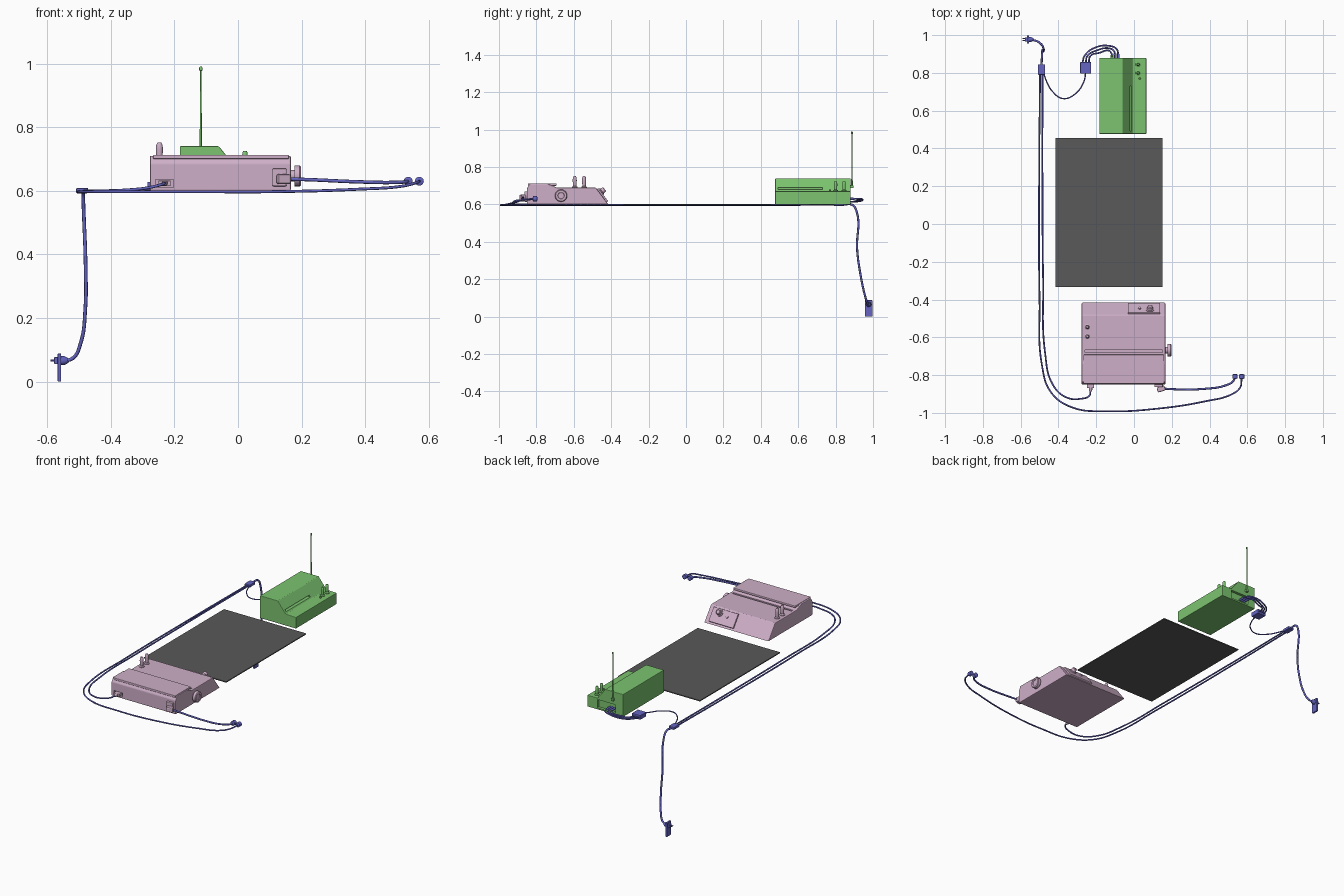
import bpy, bmesh, math
from mathutils import Matrix, Vector


def material(name, rgb):
    m = bpy.data.materials.new(name)
    m.diffuse_color = (*rgb, 1)
    return m


PINK = material("pink", (0.62, 0.43, 0.58))
GREEN = material("green", (0.2, 0.55, 0.16))
BLUE = material("blue", (0.13, 0.13, 0.55))
DARK = material("charcoal", (0.1, 0.1, 0.1))


def finish(name, bm, mat, loc=(0, 0, 0), rot=(0, 0, 0), bevel=0):
    bmesh.ops.recalc_face_normals(bm, faces=bm.faces)
    me = bpy.data.meshes.new(name)
    bm.to_mesh(me)
    bm.free()
    ob = bpy.data.objects.new(name, me)
    bpy.context.collection.objects.link(ob)
    ob.location, ob.rotation_euler = loc, rot
    if mat:
        me.materials.append(mat)
    if bevel:
        b = ob.modifiers.new("bevel", 'BEVEL')
        b.width, b.segments, b.limit_method = bevel, 2, 'ANGLE'
    return ob


def smooth(ob):
    bpy.ops.object.select_all(action='DESELECT')
    ob.select_set(True)
    bpy.context.view_layer.objects.active = ob
    bpy.ops.object.shade_smooth_by_angle(angle=math.radians(35))


def box(name, x, y, z, mat, rot=(0, 0, 0), bevel=0):
    """Box from (min, max) pairs, rotated about its centre."""
    bm = bmesh.new()
    bmesh.ops.create_cube(bm, size=1)
    bmesh.ops.scale(bm, vec=[b - a for a, b in (x, y, z)], verts=bm.verts)
    return finish(name, bm, mat, [(a + b) / 2 for a, b in (x, y, z)], rot, bevel)


def prism(name, pts, mat, bevel):
    """Extrude a closed outline of 3D points given as two end lists."""
    bm = bmesh.new()
    a, b = ([bm.verts.new(p) for p in end] for end in pts)
    bm.faces.new(a)
    bm.faces.new(b)
    for i in range(len(a)):
        j = (i + 1) % len(a)
        bm.faces.new((a[i], a[j], b[j], b[i]))
    return finish(name, bm, mat, bevel=bevel)


def lathe(name, profile, loc, mat, rot=(0, 0, 0), seg=24):
    """Turn (radius, height) points around local z."""
    bm = bmesh.new()
    vs = [bm.verts.new((r, 0, h)) for r, h in [(0, profile[0][1])] + profile + [(0, profile[-1][1])]]
    es = [bm.edges.new(p) for p in zip(vs, vs[1:])]
    bmesh.ops.spin(bm, geom=vs + es, axis=(0, 0, 1), cent=(0, 0, 0), angle=2 * math.pi, steps=seg)
    bmesh.ops.remove_doubles(bm, verts=bm.verts, dist=1e-5)
    ob = finish(name, bm, mat, loc, rot)
    smooth(ob)
    return ob


def cable(name, pts, r=0.0045):
    cu = bpy.data.curves.new(name, 'CURVE')
    cu.dimensions, cu.bevel_depth, cu.bevel_resolution = '3D', r, 2
    cu.resolution_u, cu.use_fill_caps = 10, True
    sp = cu.splines.new('BEZIER')
    sp.bezier_points.add(len(pts) - 1)
    for bp, p in zip(sp.bezier_points, pts):
        bp.co = p
        bp.handle_left_type = bp.handle_right_type = 'AUTO'
    cu.materials.append(BLUE)
    ob = bpy.data.objects.new(name, cu)
    bpy.context.collection.objects.link(ob)


def cut(target, x, y, z, rot=(0, 0, 0)):
    c = box(target.name + "_cutter", x, y, z, None, rot)
    c.hide_render = True
    c.display_type = 'WIRE'
    m = target.modifiers.new("cut", 'BOOLEAN')
    m.operation, m.object, m.solver = 'DIFFERENCE', c, 'EXACT'
    bpy.context.view_layer.update()
    # bake the cut, then drop the cutter
    dg = bpy.context.evaluated_depsgraph_get()
    me = bpy.data.meshes.new_from_object(target.evaluated_get(dg))
    target.modifiers.clear()
    target.data = me
    bpy.data.objects.remove(c)


# Flat mat between the two devices
box("mat", (-0.415, 0.152), (-0.333, 0.455), (0.596, 0.603), DARK, bevel=0.0015)

# Pink console body
side = [(-0.85, 0.60), (-0.85, 0.686), (-0.835, 0.71), (-0.74, 0.71), (-0.69, 0.69),
        (-0.482, 0.69), (-0.415, 0.60)]
console = prism("console_body", [[(x, y, z) for y, z in side] for x in (-0.277, 0.166)], PINK, 0.004)
cut(console, (-0.26, 0.15), (-0.679, -0.667), (0.67, 0.72))
cut(console, (-0.26, -0.202), (-0.87, -0.83), (0.611, 0.636))
box("console_lid", (-0.267, 0.16), (-0.846, -0.692), (0.70, 0.713), PINK, bevel=0.003).hide_render = False

# Pegs on the console
for i, y in enumerate((-0.545, -0.595)):
    lathe(f"console_peg_{i + 1}", [(0.015, 0), (0.015, 0.006), (0.009, 0.01), (0.011, 0.04),
          (0.01, 0.056), (0.006, 0.063)], (-0.247, y, 0.688), PINK)

# Side knob
lathe("side_knob", [(0.018, 0), (0.018, 0.014), (0.033, 0.014), (0.033, 0.03), (0.029, 0.034),
      (0.018, 0.034), (0.016, 0.031)], (0.164, -0.668, 0.647), PINK, (0, math.pi / 2, 0))

# Rear sloping control panel with dial and button
tilt = (-math.radians(53.3), 0, 0)
box("control_panel", (-0.032, 0.138), (-0.448 - 0.044, -0.448 + 0.044), (0.648 - 0.007, 0.648 + 0.007),
    PINK, tilt, 0.003)
lathe("panel_dial", [(0.021, 0), (0.021, 0.01), (0.016, 0.012), (0.014, 0.027), (0.01, 0.03)],
      (0.085, -0.459, 0.664), PINK, tilt)
lathe("panel_button", [(0.008, 0), (0.008, 0.012), (0.005, 0.014)], (0.03, -0.452, 0.655), PINK, tilt, 16)

# Socket block and plugs on the console front
box("socket_block", (0.108, 0.153), (-0.864, -0.845), (0.614, 0.67), PINK, bevel=0.004)
box("right_plug", (0.122, 0.165), (-0.887, -0.86), (0.621, 0.652), PINK, (0, 0, 0.3), 0.006)
box("left_plug", (-0.25, -0.212), (-0.868, -0.832), (0.615, 0.632), PINK, bevel=0.002)
lathe("left_plug_relief", [(0.009, 0), (0.009, 0.012), (0.006, 0.022)], (-0.23, -0.866, 0.624),
      PINK, (math.pi / 2, 0, 0), 16)

# Green unit: tall back, sloping face, low ledge
front = [(-0.183, 0.60), (-0.183, 0.74), (-0.06, 0.74), (-0.006, 0.672), (0.065, 0.67), (0.065, 0.60)]
unit = prism("unit_body", [[(x, y, z) for x, z in front] for y in (0.477, 0.88)], GREEN, 0.003)
cut(unit, (-0.035, 0.005), (0.492, 0.73), (0.680, 0.690))
cut(unit, (-0.13, -0.005), (0.863, 0.9), (0.61, 0.662))

# Pegs and button on the ledge
for i, y in enumerate((0.845, 0.80)):
    lathe(f"unit_peg_{i + 1}", [(0.014, 0), (0.014, 0.006), (0.008, 0.01), (0.009, 0.04),
          (0.008, 0.052), (0.005, 0.056)], (0.022, y, 0.669), GREEN)
lathe("unit_button", [(0.006, 0), (0.006, 0.008), (0.004, 0.01)], (0.03, 0.77, 0.669), GREEN, seg=16)

# Aerial on the back of the unit
box("aerial_mount", (-0.125, -0.109), (0.876, 0.895), (0.687, 0.703), GREEN, bevel=0.002)
lathe("aerial", [(0.005, 0), (0.005, 0.03), (0.0035, 0.035), (0.0025, 0.28), (0.005, 0.281), (0.005, 0.29),
      (0.003, 0.293)], (-0.117, 0.887, 0.697), GREEN, seg=12)

# Adapter box and its leads into the unit
box("adapter_box", (-0.285, -0.227), (0.797, 0.857), (0.6, 0.628), BLUE, bevel=0.003)
for i in range(3):
    d = i * 0.013
    end = -0.083 - d * 1.2
    cable(f"unit_lead_{i + 1}", [(-0.273 + d * 1.3, 0.85, 0.614), (-0.262 + d * 1.2, 0.89, 0.615),
          (-0.21 + d, 0.932 - d, 0.618), (-0.13, 0.943 - d, 0.628), (end - 0.008, 0.925 - d * 0.7, 0.63),
          (end, 0.89, 0.63)])
    lathe(f"unit_lead_plug_{i + 1}", [(0.006, 0), (0.006, 0.035), (0.0045, 0.042)], (end, 0.86, 0.63),
          BLUE, (-math.pi / 2, 0, 0), 12)
cable("adapter_cable", [(-0.256, 0.80, 0.612), (-0.265, 0.755, 0.602), (-0.31, 0.69, 0.6),
      (-0.375, 0.664, 0.6), (-0.43, 0.70, 0.6), (-0.465, 0.76, 0.6), (-0.478, 0.80, 0.6)], 0.0035)

# Splitter joining the cables
box("splitter", (-0.509, -0.471), (0.79, 0.845), (0.592, 0.609), BLUE, bevel=0.004)

# Long cables around the mat
cable("pad_cable_left", [(-0.497, 0.80, 0.598), (-0.502, 0.3, 0.597), (-0.50, -0.4, 0.597),
      (-0.487, -0.75, 0.597), (-0.44, -0.89, 0.597), (-0.33, -0.97, 0.597), (-0.13, -0.991, 0.597),
      (0.1, -0.98, 0.597), (0.38, -0.938, 0.605), (0.52, -0.9, 0.615), (0.562, -0.865, 0.626),
      (0.57, -0.815, 0.63)])
cable("console_cable", [(-0.484, 0.80, 0.6), (-0.485, 0.3, 0.599), (-0.481, -0.3, 0.599),
      (-0.471, -0.68, 0.599), (-0.43, -0.85, 0.6), (-0.36, -0.917, 0.602), (-0.28, -0.925, 0.61),
      (-0.236, -0.908, 0.621), (-0.23, -0.88, 0.624)])
cable("pad_cable_right", [(0.15, -0.871, 0.637), (0.22, -0.875, 0.635), (0.38, -0.872, 0.628),
      (0.48, -0.856, 0.626), (0.525, -0.832, 0.628), (0.535, -0.81, 0.63)], 0.0055)
for side_name, x in (("left", 0.57), ("right", 0.535)):
    lathe(f"jack_{side_name}", [(0.007, 0), (0.014, 0.003), (0.014, 0.024), (0.007, 0.025)],
          (x, -0.82, 0.63), BLUE, (-math.pi / 2, 0, 0), 16)

# Mains lead hanging down to its wall plug
cable("mains_cable", [(-0.49, 0.84, 0.6), (-0.487, 0.89, 0.597), (-0.486, 0.913, 0.56),
      (-0.479, 0.915, 0.36), (-0.48, 0.932, 0.23), (-0.495, 0.955, 0.12), (-0.52, 0.97, 0.073),
      (-0.555, 0.977, 0.066)], 0.0058)
box("wall_plate", (-0.567, -0.556), (0.956, 0.997), (0.0, 0.088), BLUE, bevel=0.002)
lathe("plug_grip", [(0.014, 0), (0.014, 0.012), (0.007, 0.025)], (-0.558, 0.977, 0.066), BLUE,
      (0, math.pi / 2, 0), 16)
box("plug_body", (-0.578, -0.56), (0.966, 0.988), (0.055, 0.077), BLUE, bevel=0.002)
for i, y in enumerate((0.971, 0.983)):
    lathe(f"plug_pin_{i + 1}", [(0.003, 0), (0.003, 0.014)], (-0.576, y, 0.066), BLUE,
          (0, -math.pi / 2, 0), 8)
